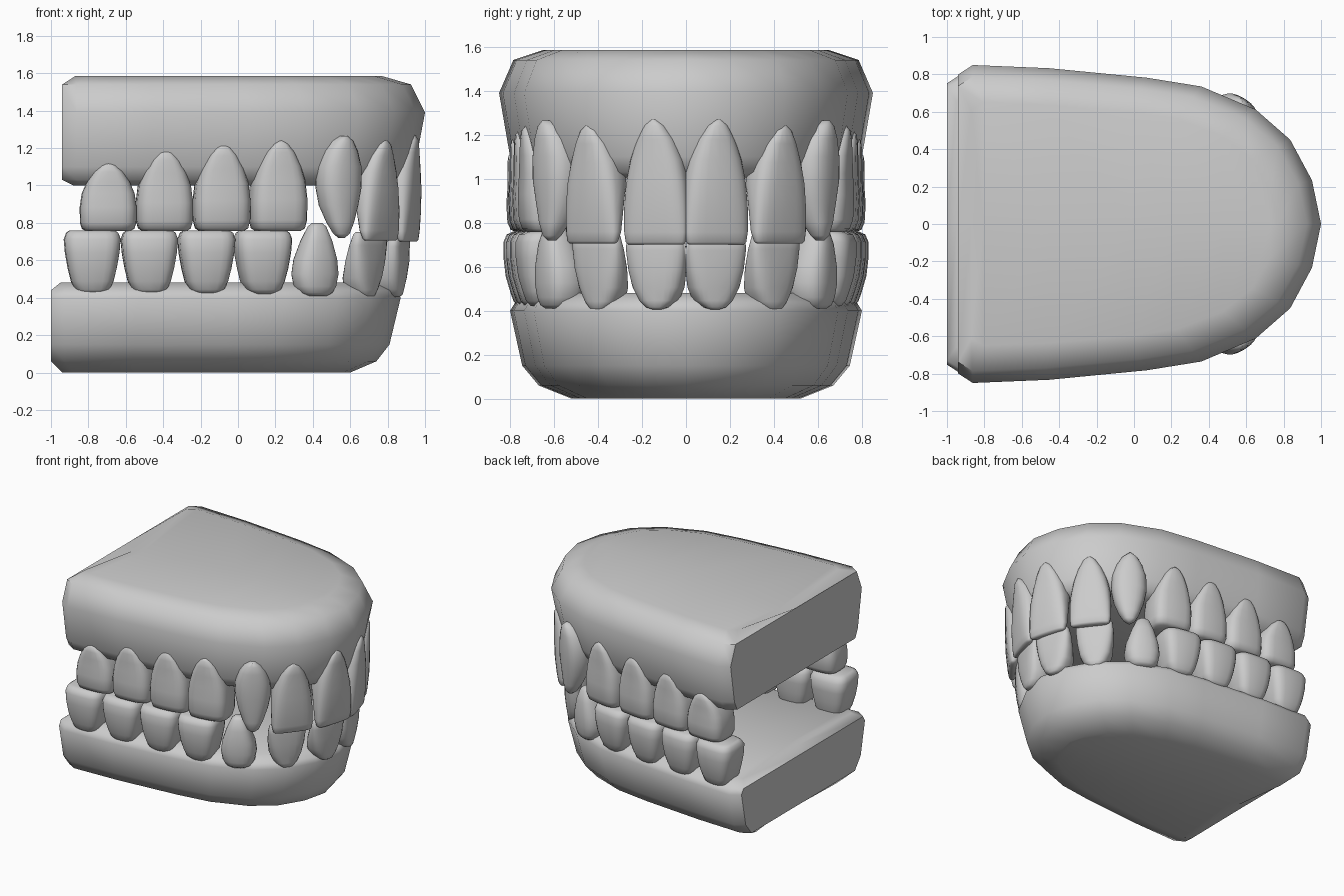
import bpy, bmesh
from math import sin, cos, radians, pi, copysign

if "Cube" in bpy.data.objects:
    bpy.data.objects.remove(bpy.data.objects["Cube"])


def finish(name, bm, angle):
    bmesh.ops.recalc_face_normals(bm, faces=bm.faces)
    me = bpy.data.meshes.new(name)
    bm.to_mesh(me)
    bm.free()
    ob = bpy.data.objects.new(name, me)
    bpy.context.collection.objects.link(ob)
    bpy.ops.object.select_all(action='DESELECT')
    ob.select_set(True)
    bpy.context.view_layer.objects.active = ob
    bpy.ops.object.shade_smooth_by_angle(angle=radians(angle))
    return ob


# half outline of the arch: (fraction back to front, fraction of half width)
ARCH = [(0, .94), (.04, 1), (.25, .98), (.52, .92), (.67, .865),
        (.82, .72), (.915, .53), (.975, .275), (1, 0)]


def gum(name, levels, dip_low, dip_high):
    """Stack arch outlines; levels are (z, back x, front x, half width)."""
    bm = bmesh.new()
    rings = []
    for k, (z, xb, xf, w) in enumerate(levels):
        dip = dip_low if k == 0 else dip_high if k == len(levels) - 1 else 0
        pts = [(xb + u * (xf - xb), v * w) for u, v in ARCH]
        left = [bm.verts.new((x, y, z)) for x, y in pts]
        right = [bm.verts.new((x, -y, z)) for x, y in pts[:-1]]
        back = bm.verts.new((xb, 0, z + dip))
        rings.append((left, right, back, [back] + left + right[::-1], dip))
    for a, b in zip(rings, rings[1:]):
        n = len(a[3])
        for i in range(n):
            j = (i + 1) % n
            bm.faces.new((a[3][i], a[3][j], b[3][j], b[3][i]))
    # caps, sagging slightly along the middle towards the back
    for left, right, back, _, dip in (rings[0], rings[-1]):
        mid = [back]
        for (u, v), p in list(zip(ARCH, left))[1:-1]:
            mid.append(bm.verts.new((p.co.x, 0, p.co.z + dip * max(0, 1 - u / .6))))
        for side in (left, right):
            for i in range(len(mid) - 1):
                bm.faces.new((side[i], side[i + 1], mid[i + 1], mid[i]))
            bm.faces.new((side[len(mid) - 1], left[-1], mid[-1]))
    return finish(name, bm, 50)


# gum blocks
gum("upper_gum", [(1.0, -.88, .85, .70), (1.03, -.94, .92, .765), (1.1, -.94, .945, .80),
                  (1.39, -.94, 1.0, .85), (1.54, -.94, .925, .785), (1.585, -.87, .77, .65)],
    0, -.08)
gum("lower_gum", [(0, -.94, .60, .52), (.06, -1, .74, .67), (.15, -1, .81, .745),
                  (.40, -1, .87, .80), (.44, -1, .855, .775), (.48, -.95, .78, .70)],
    .05, 0)

# tooth profiles from biting edge to root: (fraction, width, depth, outward shift)
MOLAR_UP = [(0, .78, .17, -.04), (.03, .92, .22, -.015), (.12, .99, .25, 0), (.35, 1, .26, .005),
            (.55, .93, .25, 0), (.72, .76, .22, 0), (.87, .52, .18, 0), (.96, .28, .14, -.005), (1, .08, .1, -.02)]
MOLAR_LOW = [(0, .80, .18, -.045), (.04, .92, .23, -.015), (.14, 1, .27, 0), (.35, .96, .27, 0),
             (.6, .86, .25, -.01), (.8, .75, .22, -.03), (.93, .62, .19, -.045), (1, .35, .14, -.065)]
INCISOR_UP = [(0, .86, .04, -.03), (.02, .95, .06, -.02), (.1, 1, .09, -.012), (.3, 1, .13, 0),
              (.5, .95, .17, .005), (.68, .82, .19, .005), (.84, .6, .18, .005), (.95, .34, .15, .005), (1, .1, .1, -.01)]
INCISOR_LOW = [(0, .88, .05, -.01), (.03, .97, .07, 0), (.2, 1, .1, 0), (.45, .95, .14, 0),
               (.7, .83, .16, -.01), (.88, .62, .16, -.02), (.97, .38, .14, -.025), (1, .15, .1, -.04)]
CANINE_UP = [(0, .12, .04, -.04), (.04, .34, .08, -.02), (.15, .58, .13, -.008), (.32, .84, .18, 0),
             (.5, 1, .2, .01), (.7, .98, .2, .012), (.85, .76, .18, .01), (.95, .48, .15, .005), (1, .15, .1, -.01)]
CANINE_LOW = [(0, .2, .05, -.05), (.05, .38, .09, -.03), (.25, .66, .15, -.008), (.5, .92, .19, 0),
              (.7, 1, .2, 0), (.87, .9, .18, -.01), (.96, .72, .16, -.02), (1, .5, .12, -.04)]


def tooth(name, x, y, angle, width, edge, root, profile, power):
    """Loft rounded sections; (x, y) is the outer face, angle its heading."""
    bm = bmesh.new()
    a = radians(angle)
    n = 24
    rings = []
    for f, w, d, o in profile:
        ring = []
        for i in range(n):
            t = 2 * pi * i / n
            s = copysign(abs(cos(t)) ** (2 / power), cos(t)) * w * width / 2
            m = o - d / 2 + copysign(abs(sin(t)) ** (2 / power), sin(t)) * d / 2
            ring.append(bm.verts.new((x + m * cos(a) - s * sin(a),
                                      y + m * sin(a) + s * cos(a),
                                      edge + f * (root - edge))))
        rings.append(ring)
    for r, q in zip(rings, rings[1:]):
        for i in range(n):
            j = (i + 1) % n
            bm.faces.new((r[i], r[j], q[j], q[i]))
    bm.faces.new(rings[0])
    bm.faces.new(rings[-1])
    ob = finish(name, bm, 60)
    ob.modifiers.new("both_sides", 'MIRROR').use_axis = (False, True, False)


# upper teeth
tooth("upper_central_incisor", .957, .152, 17, .30, .70, 1.27, INCISOR_UP, 3)
tooth("upper_lateral_incisor", .80, .455, 38, .295, .705, 1.245, INCISOR_UP, 3)
tooth("upper_canine", .585, .66, 58, .25, .72, 1.265, CANINE_UP, 2.4)
for i, (x, y, a, top) in enumerate([(.235, .75, 80, 1.24), (-.075, .78, 84, 1.22),
                                    (-.385, .80, 86, 1.19), (-.69, .812, 88, 1.12)]):
    tooth(f"upper_molar_{i + 1}", x, y, a, .305, .757, top, MOLAR_UP, 3.6)

# lower teeth
tooth("lower_central_incisor", .90, .148, 15, .28, .74, .405, INCISOR_LOW, 3)
tooth("lower_lateral_incisor", .735, .43, 38, .27, .75, .40, INCISOR_LOW, 3)
tooth("lower_canine", .455, .665, 64, .25, .80, .41, CANINE_LOW, 2.6)
for i, (x, y, a) in enumerate([(.155, .765, 80), (-.155, .795, 84), (-.465, .815, 86), (-.775, .83, 88)]):
    tooth(f"lower_molar_{i + 1}", x, y, a, .305, .76, .42, MOLAR_LOW, 3.6)
